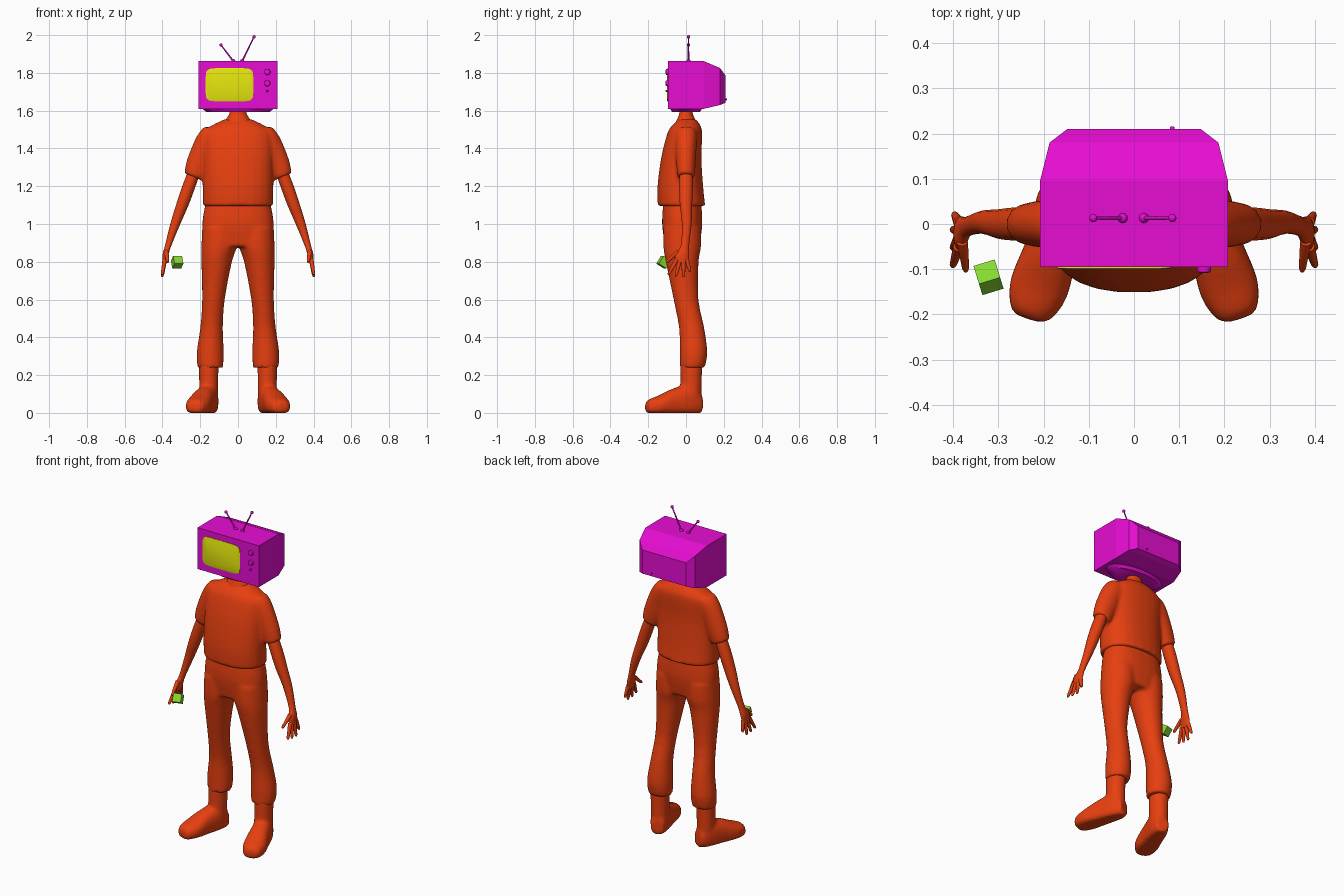
import bpy, bmesh, math
from mathutils import Matrix, Vector

default_cube = bpy.data.objects.get("Cube")
if default_cube:
    bpy.data.objects.remove(default_cube, do_unlink=True)


def material(name, *rgb):
    mat = bpy.data.materials.new(name)
    mat.use_nodes = True
    mat.diffuse_color = (*rgb, 1)
    mat.node_tree.nodes["Principled BSDF"].inputs["Base Color"].default_value = (*rgb, 1)
    return mat


orange = material("orange", .8, .05, .005)
magenta = material("magenta", .8, .004, .65)
yellow = material("yellow", .8, .8, .004)
green = material("green", .24, .7, .03)

identity = Matrix.Identity(4)
both_sides = [identity, Matrix.Diagonal((-1, 1, 1, 1))]


def place(*location):
    return Matrix.Translation(location)


def spin(degrees, axis):
    return Matrix.Rotation(math.radians(degrees), 4, axis)


def blend(keys, steps):
    """Pass a smooth curve through the key rings."""
    keys = [Vector(key) for key in keys]
    padded = [keys[0], *keys, keys[-1]]
    for before, start, end, after in zip(padded, keys, keys[1:], padded[3:]):
        for step in range(steps):
            t = step / steps
            ease = t * t * (3 - 2 * t)
            leave = (end - before) * (t * (1 - t) ** 2 / 2)
            arrive = (after - start) * (t * t * (t - 1) / 2)
            yield start.lerp(end, ease) + leave + arrive
    yield keys[-1]


def loft(bm, keys, matrix=identity, sides=24, power=2, steps=3):
    """Skin superellipse rings (x, y, z, x radius, y radius) and cap both ends."""
    rows = []
    for x, y, z, rx, ry in blend(keys, steps):
        row = []
        for i in range(sides):
            angle = math.tau * (i + .5) / sides
            c, s = math.cos(angle), math.sin(angle)
            across = math.copysign(abs(c) ** (2 / power), c) * rx
            along = math.copysign(abs(s) ** (2 / power), s) * ry
            row.append(bm.verts.new(matrix @ Vector((x + across, y + along, z))))
        rows.append(row)
    for low, high in zip(rows, rows[1:]):
        for i in range(sides):
            bm.faces.new((low[i - 1], low[i], high[i], high[i - 1]))
    bm.faces.new(rows[0])
    bm.faces.new(rows[-1])


def rod(bm, start, end, radius, end_radius, matrix=identity):
    """Tapered rod with a slightly rounded tip."""
    start, end = Vector(start), Vector(end)
    span = end - start
    turn = Vector((0, 0, 1)).rotation_difference(span).to_matrix().to_4x4()
    rings = [(0, radius), (.9, end_radius), (1, end_radius * .6)]
    loft(bm, [(0, 0, span.length * t, r, r) for t, r in rings],
         matrix @ place(*start) @ turn, sides=12, steps=1)


def finish(bm, name, mat, smooth=True, fuse=False):
    """Turn the bmesh into an object, optionally fusing its overlapping shells."""
    bmesh.ops.recalc_face_normals(bm, faces=bm.faces)
    mesh = bpy.data.meshes.new(name)
    bm.to_mesh(mesh)
    bm.free()
    mesh.materials.append(mat)
    ob = bpy.data.objects.new(name, mesh)
    bpy.context.collection.objects.link(ob)
    if fuse:
        remesh = ob.modifiers.new("Fuse", 'REMESH')
        remesh.mode = 'VOXEL'
        remesh.voxel_size = .01
        remesh.use_smooth_shade = True
        soften = ob.modifiers.new("Soften", 'SMOOTH')
        soften.iterations = 6
    elif smooth:
        bpy.ops.object.select_all(action='DESELECT')
        ob.select_set(True)
        bpy.context.view_layer.objects.active = ob
        bpy.ops.object.shade_smooth_by_angle(angle=math.radians(50))


# Trousers: pelvis and two legs fused together
bm = bmesh.new()
loft(bm, [(0, -.02, 1.12, .17, .1), (0, -.02, 1, .19, .107), (0, -.02, .88, .17, .09)], power=2.4)
for side in both_sides:
    loft(bm, [(.095, -.02, .98, .095, .1), (.1, -.02, .88, .094, .1), (.113, -.02, .8, .081, .087),
              (.13, 0, .6, .06, .066), (.14, .03, .45, .06, .067),
              (.147, .04, .32, .072, .073), (.147, .034, .24, .068, .066)], side)
finish(bm, "trousers", orange, fuse=True)

# Shirt: torso and short sleeves fused together
bm = bmesh.new()
loft(bm, [(0, -.024, 1.095, .187, .126), (0, -.03, 1.2, .188, .121), (0, -.025, 1.35, .187, .107),
          (0, -.008, 1.47, .185, .094), (0, 0, 1.515, .15, .08), (0, .008, 1.555, .07, .045)],
     power=2.3)
for side in both_sides:
    loft(bm, [(0, 0, 0, .045, .05), (0, 0, .04, .06, .058), (0, 0, .1, .067, .056),
              (0, 0, .2, .066, .051), (0, 0, .27, .053, .046)],
         side @ place(.135, 0, 1.5) @ spin(158, 'Y'))
finish(bm, "shirt", orange, fuse=True)

# Neck with flared collar
bm = bmesh.new()
loft(bm, [(0, -.01, 1.48, .07, .062), (0, 0, 1.53, .079, .058),
          (0, 0, 1.58, .047, .037), (0, 0, 1.62, .042, .034)])
finish(bm, "neck", orange)

# Arms with thumbs and four fanned fingers
bm = bmesh.new()
for side in both_sides:
    loft(bm, [(.215, 0, 1.32, .034, .034), (.26, 0, 1.2, .036, .037), (.295, 0, 1.1, .034, .033),
              (.332, .004, 1, .027, .026), (.37, -.006, .885, .017, .022),
              (.383, -.02, .84, .016, .037), (.389, -.022, .797, .011, .034)], side, sides=16)
    for finger in range(4):
        root = Vector((.388, .004 - .018 * finger, .81))
        fan = math.radians(16 - 15 * finger)
        length = .065 if finger == 0 else .09
        tip = root + length * Vector((.15, math.sin(fan), -math.cos(fan)))
        rod(bm, root, tip, .0125, .008, side)
    rod(bm, (.38, -.04, .855), (.372, -.104, .797), .0125, .008, side)
finish(bm, "arms", orange)

# Boots: shaft and turned-out foot fused, sole flattened on the floor
bm = bmesh.new()
for side in both_sides:
    loft(bm, [(.155, .025, .03, .05, .056), (.155, .028, .265, .052, .058)], side)
    loft(bm, [(0, .045, -.055, .035, .05), (0, .065, 0, .053, .085), (0, .055, .1, .06, .075),
              (0, .04, .18, .066, .053), (0, .032, .235, .05, .04), (0, .028, .253, .028, .025)],
         side @ place(.155, .03, 0) @ spin(18, 'Z') @ spin(90, 'X'), power=2.4)
for vert in bm.verts:
    vert.co.z = max(vert.co.z, 0)
finish(bm, "boots", orange, fuse=True)

# Television case: box whose rear tapers in two steps
bm = bmesh.new()
loft(bm, [(0, -.022, -.21, .148, .072), (0, -.008, -.18, .187, .098),
          (0, 0, -.095, .208, .126), (0, 0, .095, .208, .126)],
     place(0, 0, 1.736) @ spin(90, 'X'), sides=4, power=math.inf, steps=1)
finish(bm, "television_case", magenta, smooth=False)

# Oval stand beneath the case
bm = bmesh.new()
loft(bm, [(0, 0, 1.594, .17, .075), (0, 0, 1.615, .195, .088)], sides=32, steps=1)
finish(bm, "television_stand", magenta)

# Screen plate with rounded corners
bm = bmesh.new()
loft(bm, [(0, 0, 0, .126, .088), (0, 0, .004, .126, .088), (0, 0, .006, .12, .083)],
     place(-.045, -.094, 1.737) @ spin(90, 'X'), sides=48, power=7, steps=1)
finish(bm, "screen", yellow)

# Front knobs and small rear plug
bm = bmesh.new()
for height, radius in [(1.805, .017), (1.745, .017), (1.705, .006)]:
    rod(bm, (.155, -.09, height), (.155, -.108, height), radius, radius * .9)
rod(bm, (.085, .2, 1.66), (.085, .216, 1.66), .006, .005)
finish(bm, "knobs", magenta)

# Antennae with ball ends
bm = bmesh.new()
for base, tip in [((-.025, .013, 1.862), (-.09, .013, 1.948)),
                  ((.022, .013, 1.862), (.085, .013, 1.991))]:
    rod(bm, base, tip, .005, .0035)
    for centre, radius in ((base, .011), (tip, .009)):
        bmesh.ops.create_uvsphere(bm, u_segments=12, v_segments=8, radius=radius,
                                  matrix=place(*centre))
finish(bm, "antennae", magenta)

# Small tilted block beside the right hand
bm = bmesh.new()
bmesh.ops.create_cube(bm, size=.049,
                      matrix=place(-.322, -.118, .798) @ spin(17, 'Z') @ spin(58, 'X'))
finish(bm, "block", green, smooth=False)
